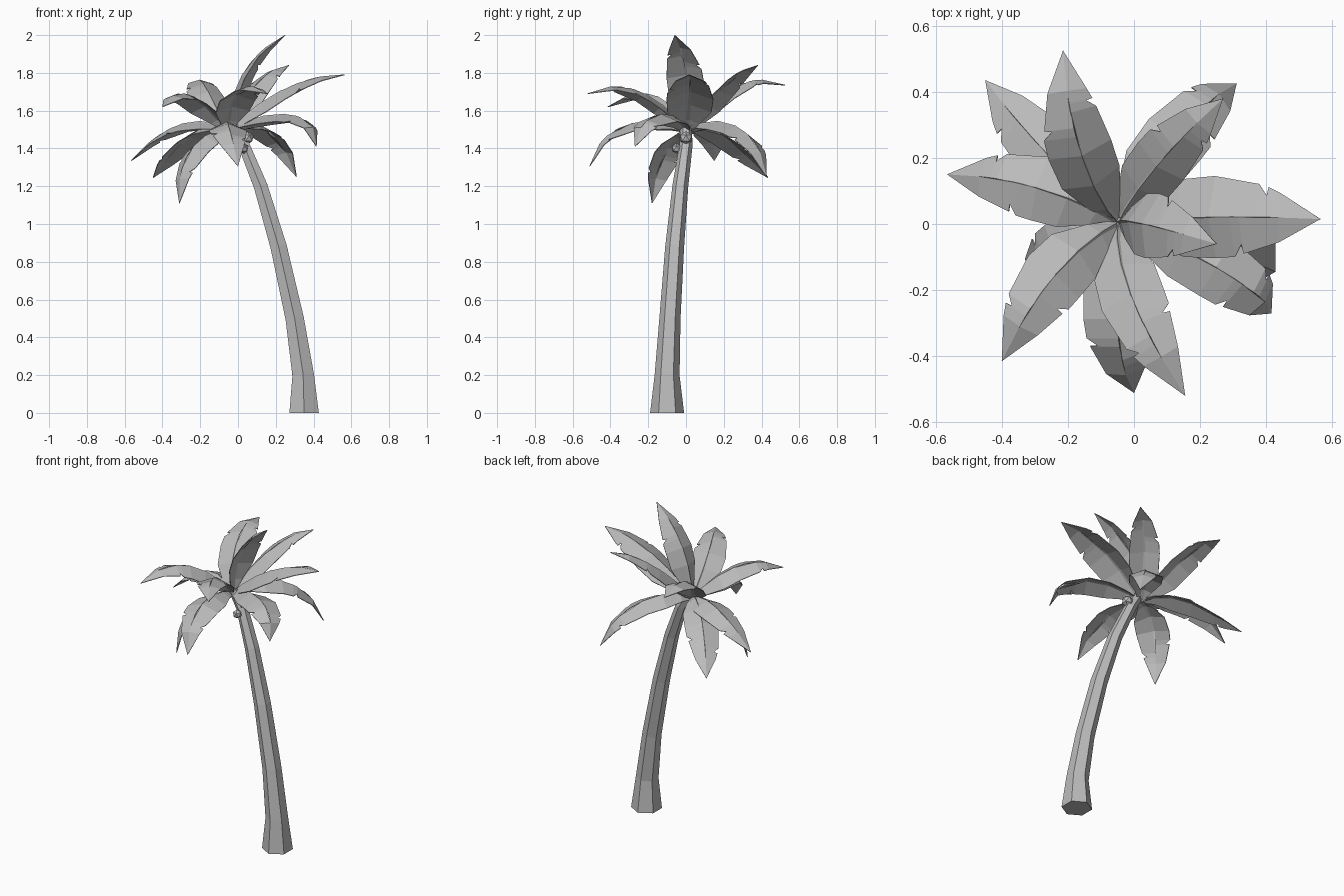
import bpy, bmesh, math
from mathutils import Vector, Matrix

if "Cube" in bpy.data.objects:
    bpy.data.objects.remove(bpy.data.objects["Cube"])

grey = bpy.data.materials.new("plain grey")
grey.use_nodes = True
color = (0.5, 0.5, 0.5, 1)
grey.diffuse_color = color
grey.node_tree.nodes["Principled BSDF"].inputs["Base Color"].default_value = color


def finish(bm, name):
    bmesh.ops.recalc_face_normals(bm, faces=bm.faces)
    mesh = bpy.data.meshes.new(name)
    bm.to_mesh(mesh)
    bm.free()
    mesh.materials.append(grey)
    obj = bpy.data.objects.new(name, mesh)
    bpy.context.collection.objects.link(obj)
    return obj


def loft(bm, rings):
    """Skin rings of equal size and close both ends."""
    rows = [[bm.verts.new(p) for p in ring] for ring in rings]
    n = len(rows[0])
    for a, b in zip(rows, rows[1:]):
        for i in range(n):
            j = (i + 1) % n
            bm.faces.new((a[i], a[j], b[j], b[i]))
    bm.faces.new(rows[0])
    bm.faces.new(rows[-1])


# Six-sided trunk: x, y, z, radius
trunk_path = [(.35, -.1, 0, .09), (.345, -.1, .2, .066), (.3, -.085, .5, .056),
              (.215, -.06, .88, .05), (.12, -.03, 1.2, .042), (.03, 0, 1.42, .035),
              (-.03, 0, 1.52, .03)]
rings = []
for i, (x, y, z, r) in enumerate(trunk_path):
    before = Vector(trunk_path[max(i - 1, 0)][:3])
    after = Vector(trunk_path[min(i + 1, len(trunk_path) - 1)][:3])
    axis = Vector((0, 0, 1)) if i == 0 else (after - before).normalized()
    u = Vector((0, 1, 0)).cross(axis).normalized()
    v = axis.cross(u)
    ring = []
    for k in range(6):
        a = math.tau * k / 6
        ring.append(Vector((x, y, z)) + r * (u * math.sin(a) + v * math.cos(a)))
    rings.append(ring)
bm = bmesh.new()
loft(bm, rings)
finish(bm, "trunk")

# Coconuts under the crown
for i, (x, y, z, r) in enumerate([(.05, 0, 1.455, .036), (.03, -.05, 1.4, .028)]):
    bm = bmesh.new()
    bmesh.ops.create_icosphere(bm, subdivisions=1, radius=r,
                               matrix=Matrix.Translation((x, y, z)))
    finish(bm, f"coconut_{i + 1}")

# Leaf outline: distance along the leaf and half width, with one torn notch per side
outline = [(0, .012), (.14, .055), (.32, .102), (.5, .106), (.82, .062), (1, 0)]
notches = [[(.6, .102), (.64, .07), (.645, .094)], [(.72, .084), (.76, .055), (.765, .076)]]
CROWN = Vector((-.045, .005, 1.49))


def make_frond(name, tip, f1, z1, f2, z2, bow, width, flip):
    tip = Vector(tip)
    reach = Vector((tip.x - CROWN.x, tip.y - CROWN.y, 0))
    across = Vector((0, 0, 1)).cross(reach).normalized()
    knots = [CROWN] + [Vector((CROWN.x, CROWN.y, z)) + reach * f + across * bow
                       for f, z in ((f1, z1), (f2, z2))] + [tip]

    def spine(t):
        point = Vector()
        for i, knot in enumerate(knots):
            weight = 1
            for j in range(4):
                if j != i:
                    weight *= (3 * t - j) / (i - j)
            point += knot * weight
        return point

    def frame(t):
        tangent = (spine(t + .02) - spine(t - .02)).normalized()
        side = (across - tangent * across.dot(tangent)).normalized()
        return spine(t), side, tangent.cross(side)

    # Two blade halves sharing the rib line, folded more at the base
    bm = bmesh.new()
    for sign in (1, -1):
        notch = notches[(sign > 0) ^ flip]
        rows = []
        for t, w in sorted(outline + notch):
            p, side, up = frame(t)
            fold = math.radians(28 - 14 * t)
            edge = p + w * width * (side * sign * math.cos(fold) - up * math.sin(fold))
            rows.append((bm.verts.new(p), bm.verts.new(edge)))
        for (a, b), (c, d) in zip(rows, rows[1:]):
            bm.faces.new((a, b, d, c) if sign < 0 else (a, c, d, b))
    bmesh.ops.remove_doubles(bm, verts=bm.verts, dist=.0005)
    blade = finish(bm, name)
    solid = blade.modifiers.new("thickness", 'SOLIDIFY')
    solid.thickness = .004
    solid.offset = 0

    # Raised rib along the fold
    bm = bmesh.new()
    rings = []
    for t, _ in outline:
        p, side, up = frame(t)
        r = .011 * (1 - t) + .001
        rings.append([p + up * r * .7, p + side * r - up * r * .6, p - side * r - up * r * .6])
    loft(bm, rings)
    finish(bm, name + "_rib")


# Tip, share of the reach and height at two points, sideways bow, width factor
fronds = [
    ((-.565, .15, 1.335), .33, 1.54, .67, 1.49, -.03, 1),
    ((-.45, .435, 1.245), .33, 1.51, .68, 1.4, .015, 1),
    ((-.215, .525, 1.735), .25, 1.63, .6, 1.745, .04, 1),
    ((.31, .425, 1.25), .36, 1.54, .75, 1.46, .03, 1),
    ((.27, .38, 1.84), .25, 1.63, .6, 1.77, .02, .9),
    ((.565, .015, 1.79), .28, 1.64, .62, 1.75, .01, 1.25),
    ((.25, -.06, 2), .1, 1.7, .42, 1.87, .01, 1),
    ((.415, -.27, 1.41), .38, 1.57, .8, 1.56, .03, 1),
    ((.155, -.52, 1.69), .23, 1.63, .57, 1.72, -.04, 1),
    ((0, -.51, 1.305), .36, 1.54, .75, 1.49, -.03, 1),
    ((-.4, -.415, 1.62), .28, 1.63, .62, 1.69, -.04, 1),
    ((-.31, -.18, 1.11), .45, 1.46, .85, 1.33, -.02, 1),
]
for i, data in enumerate(fronds):
    make_frond(f"frond_{i + 1}", *data, flip=i % 2 == 0)
